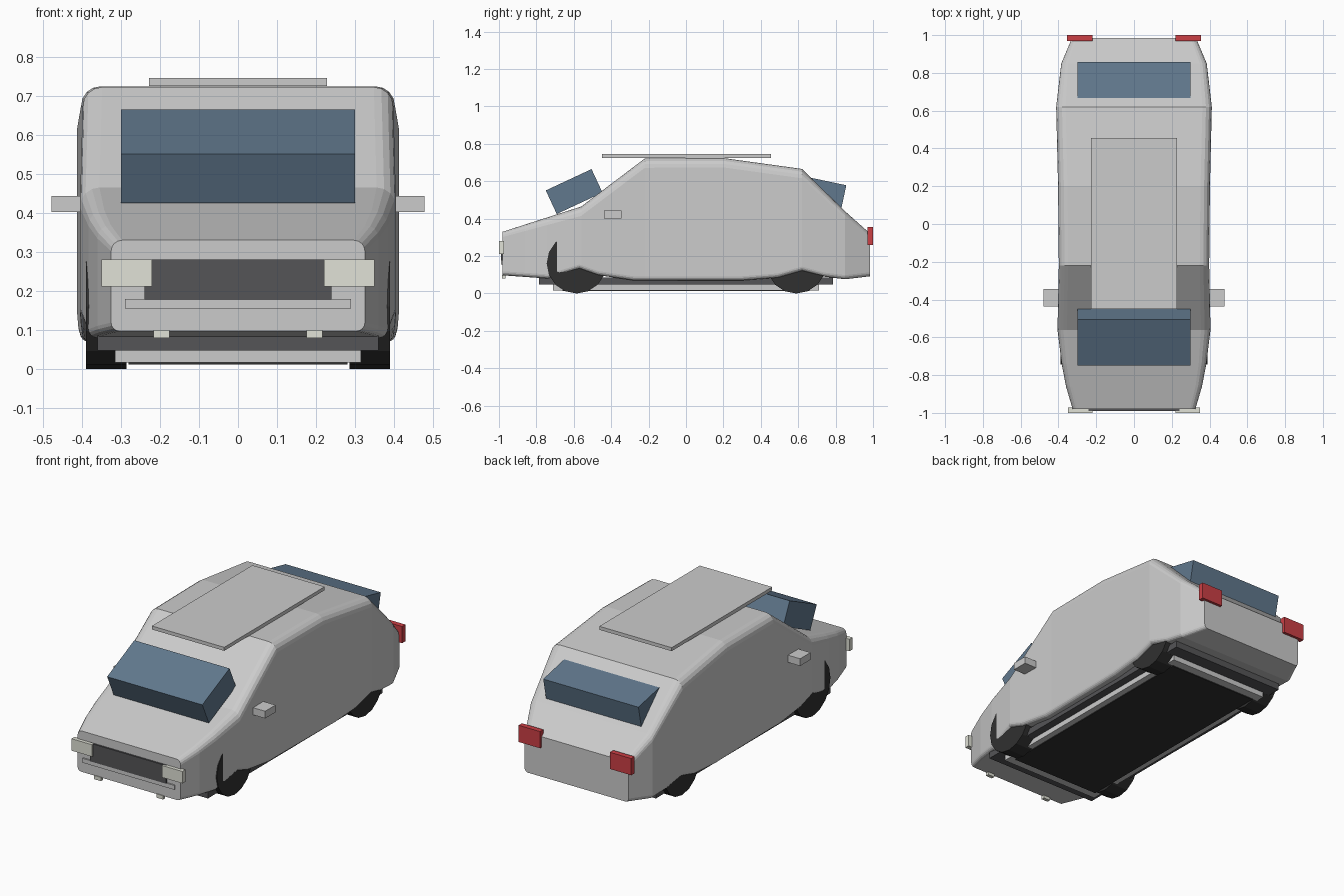
import bpy, bmesh, math
from mathutils import Vector

if "Cube" in bpy.data.objects:
    bpy.data.objects.remove(bpy.data.objects["Cube"])


def material(name, rgb):
    m = bpy.data.materials.new(name)
    m.diffuse_color = (*rgb, 1)
    m.use_nodes = True
    m.node_tree.nodes["Principled BSDF"].inputs["Base Color"].default_value = m.diffuse_color
    return m


GLASS = material("glass_blue", (0.12, 0.19, 0.27))
RED = material("tail_red", (0.60, 0.05, 0.06))
WHITE = material("lamp_white", (0.75, 0.76, 0.68))
CHROME = material("chrome", (0.62, 0.63, 0.65))
DARK = material("dark_trim", (0.09, 0.09, 0.095))
BLACK = material("rubber", (0.03, 0.03, 0.03))


def finish(bm, name, mat=None):
    bmesh.ops.recalc_face_normals(bm, faces=bm.faces)
    me = bpy.data.meshes.new(name)
    bm.to_mesh(me)
    bm.free()
    ob = bpy.data.objects.new(name, me)
    bpy.context.collection.objects.link(ob)
    if mat:
        me.materials.append(mat)
    return ob


def box(name, x, y, z, mat=None, tilt=0):
    """Box from (min, max) ranges, tilted about x around its centre."""
    bm = bmesh.new()
    bmesh.ops.create_cube(bm, size=1)
    bmesh.ops.scale(bm, verts=bm.verts, vec=(x[1] - x[0], y[1] - y[0], z[1] - z[0]))
    ob = finish(bm, name, mat)
    ob.location = [(a + b) / 2 for a, b in (x, y, z)]
    ob.rotation_euler.x = math.radians(tilt)
    return ob


def pair(name, x, y, z, mat=None):
    box(name + "_right", x, y, z, mat)
    box(name + "_left", (-x[1], -x[0]), y, z, mat)


def lerp(points, y):
    for (y0, v0), (y1, v1) in zip(points, points[1:]):
        if y <= y1:
            return v0 + (v1 - v0) * (y - y0) / (y1 - y0)
    return points[-1][1]


# Body shell: rounded sections lofted along the side and plan outlines
TOP = [(-.98, .33), (-.56, .465), (-.22, .722), (.2, .724), (.62, .666), (.85, .44), (.985, .32)]
BOTTOM = [(-.98, .097), (-.74, .08), (-.57, .133), (-.47, .098), (-.28, .07), (.3, .07),
          (.49, .085), (.62, .122), (.74, .09), (.85, .076), (.985, .092)]
HALF = [(-.98, .325), (-.86, .36), (-.74, .383), (-.56, .405), (-.22, .398), (.2, .402),
        (.62, .412), (.85, .385), (.985, .328)]
RADIUS = [(-.98, .028), (-.56, .05), (.62, .05), (.985, .028)]


def section(y):
    top, bot, w, r = (lerp(p, y) for p in (TOP, BOTTOM, HALF, RADIUS))
    ring = []
    for sx, sz, start, rad in ((1, 1, 0, r), (-1, 1, 90, r), (-1, -1, 180, .022), (1, -1, 270, .022)):
        cx, cz = sx * (w - rad), (top - rad if sz > 0 else bot + rad)
        for i in range(5):
            a = math.radians(start + 22.5 * i)
            ring.append(Vector((cx + rad * math.cos(a), y, cz + rad * math.sin(a))))
    return ring


bm = bmesh.new()
stations = sorted({p[0] for prof in (TOP, BOTTOM, HALF) for p in prof})
rings = [[bm.verts.new(v) for v in section(y)] for y in stations]
for a, b in zip(rings, rings[1:]):
    for i in range(len(a)):
        j = (i + 1) % len(a)
        bm.faces.new((a[i], a[j], b[j], b[i]))
bm.faces.new(rings[0])
bm.faces.new(rings[-1])
finish(bm, "body_shell")

# Wheels
for sx, side in ((1, "right"), (-1, "left")):
    for y, end in ((-.585, "front"), (.59, "rear")):
        bm = bmesh.new()
        bmesh.ops.create_cone(bm, cap_ends=True, segments=16, radius1=.16, radius2=.16, depth=.104)
        ob = finish(bm, f"{end}_{side}_wheel", BLACK)
        ob.location = (sx * .337, y, .16)
        ob.rotation_euler = (0, math.pi / 2, 0)

# Underfloor plates
box("chassis_plate", (-.36, .36), (-.785, .785), (.047, .085), DARK)
box("floor_plate", (-.315, .315), (-.71, .71), (.017, .05))
box("floor_cover", (-.28, .28), (-.66, .66), (.012, .03), BLACK)

# Glass blocks and roof panel
box("windshield", (-.3, .3), (-.733, -.463), (.4755, .6145), GLASS, tilt=25)
box("rear_window", (-.3, .3), (.605, .845), (.465, .605), GLASS, tilt=-12)
box("roof_panel", (-.228, .228), (-.45, .455), (.725, .745))

# Side mirrors
pair("side_mirror", (.385, .478), (-.438, -.345), (.402, .443))

# Front and rear trim
box("grille", (-.24, .24), (-.99, -.96), (.177, .28), DARK)
box("bumper_bar", (-.29, .29), (-.988, -.96), (.155, .18), CHROME)
pair("headlight", (.22, .35), (-1, -.972), (.212, .28), WHITE)
pair("fog_lamp", (.175, .217), (-.985, -.965), (.079, .1), WHITE)
pair("taillight", (.22, .355), (.97, 1), (.26, .355), RED)
